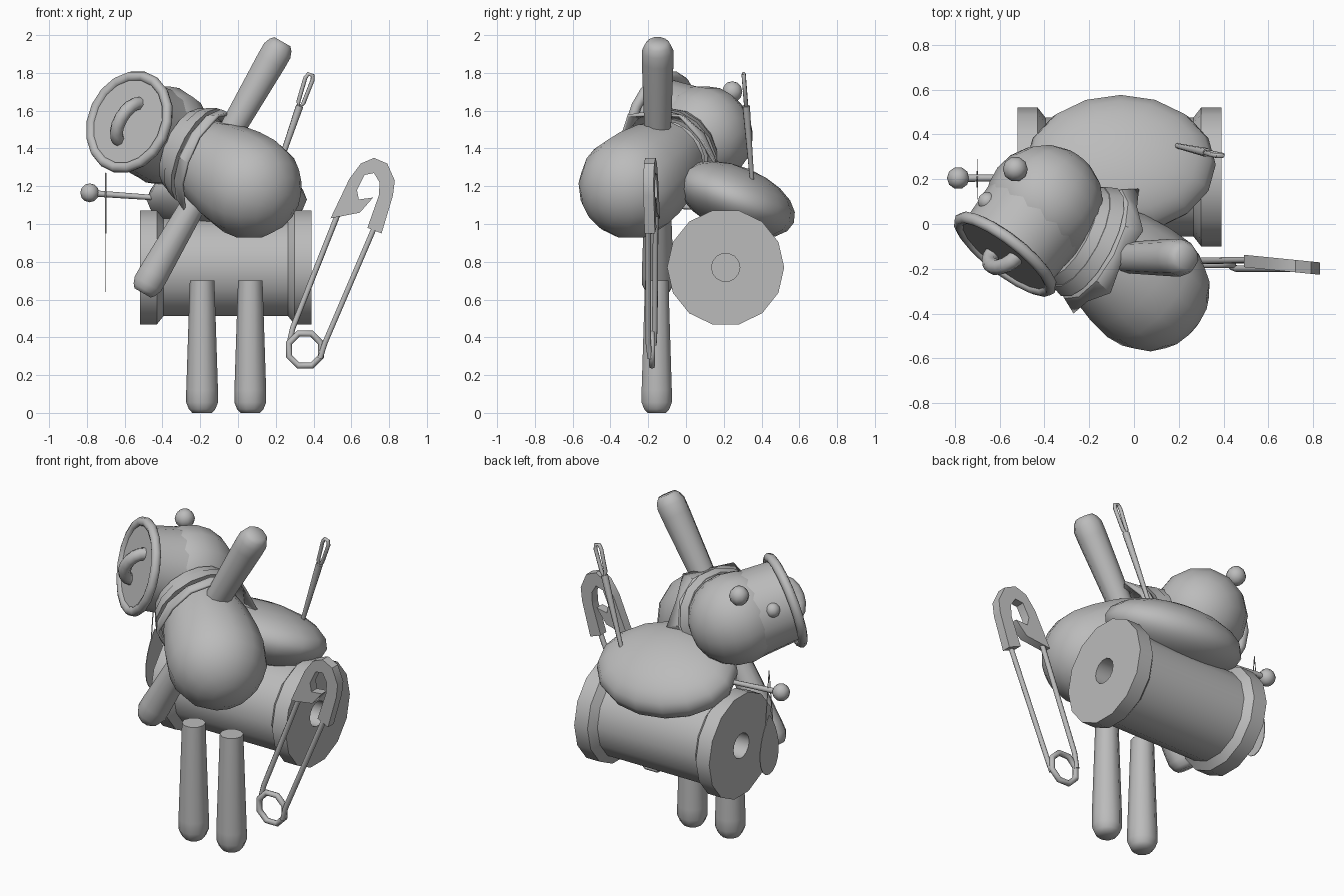
import bpy, bmesh, math
from mathutils import Vector as V

if "Cube" in bpy.data.objects:
    bpy.data.objects.remove(bpy.data.objects["Cube"])

grey = bpy.data.materials.new("plain_grey")
grey.diffuse_color = (0.5, 0.5, 0.5, 1)
grey.use_nodes = True
grey.node_tree.nodes["Principled BSDF"].inputs["Base Color"].default_value = grey.diffuse_color


def finish(ob, angle=50):
    ob.data.materials.clear()
    ob.data.materials.append(grey)
    bpy.ops.object.select_all(action='DESELECT')
    ob.select_set(True)
    bpy.context.view_layer.objects.active = ob
    bpy.ops.object.shade_smooth_by_angle(angle=math.radians(angle))
    return ob


def from_bmesh(name, bm, angle=50, normals=True):
    bmesh.ops.remove_doubles(bm, verts=bm.verts, dist=1e-5)
    if normals:
        bmesh.ops.recalc_face_normals(bm, faces=bm.faces)
    me = bpy.data.meshes.new(name)
    bm.to_mesh(me)
    bm.free()
    ob = bpy.data.objects.new(name, me)
    bpy.context.collection.objects.link(ob)
    return finish(ob, angle)


def lathe(name, profile, base, axis, seg=12, closed=False, angle=50, jag=0):
    """Turn (distance, radius) points around an axis; jag makes the last ring uneven."""
    base, w = V(base), V(axis).normalized()
    ref = V((0, 0, 1)) if abs(w.z) < 0.99 else V((0, 1, 0))
    u = ref.cross(w).normalized()
    v = w.cross(u)
    bm = bmesh.new()
    rings = []
    for k, (t, r) in enumerate(profile):
        ring = []
        for i in range(seg):
            a = math.tau * i / seg
            extra = jag * (-1) ** i if k == len(profile) - 1 else 0
            p = base + w * (t + extra * 0.6) + (u * math.cos(a) + v * math.sin(a)) * (r + extra)
            ring.append(bm.verts.new(p))
        rings.append(ring)
    pairs = list(zip(rings, rings[1:])) + ([(rings[-1], rings[0])] if closed else [])
    for a, b in pairs:
        for i in range(seg):
            j = (i + 1) % seg
            bm.faces.new((a[i], a[j], b[j], b[i]))
    return from_bmesh(name, bm, angle)


def ball(name, centre, r, axis=(0, 0, 1), seg=12, rows=8):
    prof = [(-r * math.cos(math.pi * k / rows), r * math.sin(math.pi * k / rows))
            for k in range(rows + 1)]
    return lathe(name, prof, centre, axis, seg)


def tube(name, pts, r, cyclic=False):
    cu = bpy.data.curves.new(name, 'CURVE')
    cu.dimensions = '3D'
    cu.bevel_depth = r
    cu.bevel_resolution = 2
    cu.use_fill_caps = True
    sp = cu.splines.new('POLY')
    sp.points.add(len(pts) - 1)
    for p, q in zip(sp.points, pts):
        p.co = (*q, 1)
    sp.use_cyclic_u = cyclic
    ob = bpy.data.objects.new(name, cu)
    bpy.context.collection.objects.link(ob)
    bpy.ops.object.select_all(action='DESELECT')
    ob.select_set(True)
    bpy.context.view_layer.objects.active = ob
    bpy.ops.object.convert(target='MESH')
    return finish(bpy.context.object, 60)


def plate(name, pts, depth):
    """Extrude a flat outline along a direction, centred."""
    bm = bmesh.new()
    d = V(depth)
    f = bm.faces.new([bm.verts.new(V(p) - d / 2) for p in pts])
    ext = bmesh.ops.extrude_face_region(bm, geom=[f])
    bmesh.ops.translate(bm, vec=d, verts=[g for g in ext['geom'] if isinstance(g, bmesh.types.BMVert)])
    return from_bmesh(name, bm, 40)


# thread spool with a hole through it
lathe("spool", [(0, .31), (.09, .31), (.125, .265), (.785, .265), (.82, .31), (.91, .31),
                (.91, .075), (0, .075)], (-.52, .21, .77), (1, 0, 0), 14, closed=True, angle=35)

# pincushion: flattened, tilted ball
cushion = ball("cushion", (0, 0, 0), 1, seg=16, rows=10)
cushion.scale = (.425, .33, .175)
cushion.rotation_euler = (math.radians(-22), 0, 0)
cushion.location = (-.06, .265, 1.13)

# limbs share one tapered shape, widest near the rounded end
LIMB = [(0, 0), (0, .052), (.02, .07), (.055, .084), (.12, .084), (.7, .065), (.7, 0)]
for name, tip, axis in (("left_leg", (-.19, -.155, 0), (0, 0, 1)),
                        ("right_leg", (.065, -.155, 0), (0, 0, 1)),
                        ("raised_arm", (.235, -.15, 1.965), (-.5, 0, -.87)),
                        ("lowered_arm", (-.505, -.15, .635), (.5, 0, .87))):
    lathe(name, LIMB, tip, axis, 10)

# pear-shaped torso
torso = [(0, 0), (0, .2), (.13, .245), (.27, .272)]
torso += [(.38 + .28 * math.sin(a), .28 * math.cos(a)) for a in
          [math.pi / 2 * k / 5 for k in range(6)]]
lathe("torso", torso, (-.2, -.07, 1.37), (.26, -.22, -.17), 14)

# neck bands and flared cape
NECK = V((.82, -.43, -.38)).normalized()
C = V((-.24, -.06, 1.38))
lathe("upper_neck_band", [(-.06, .225), (0, .25), (.0, .2), (-.06, .2)], C, NECK, 16, closed=True)
lathe("lower_neck_band", [(-.01, .25), (.05, .272), (.05, .2), (-.01, .2)], C, NECK, 16, closed=True)
cape = lathe("cape", [(.03, .22), (.07, .275), (.13, .295)], C, NECK, 12, angle=30, jag=.02)
sol = cape.modifiers.new("thickness", 'SOLIDIFY')
sol.thickness = .015

# head, snout and face ring
HEAD = V((-.40, .09, 1.47))
FACE = V((-.59, -.76, .26)).normalized()
DISC = V((-.575, -.135, 1.54))
ball("head", HEAD, .265, FACE, 14, 10)
lathe("snout", [(-.26, .25), (-.02, .235), (.01, .235), (.01, 0)], DISC, FACE, 16)
rim = [(.028 * math.sin(math.tau * k / 8), .252 + .028 * math.cos(math.tau * k / 8)) for k in range(8)]
lathe("face_ring", rim, DISC, FACE, 18, closed=True, angle=60)

# arched nose loop on the face
side = V((.13, 0, .2))
side = (side - FACE * side.dot(FACE)).normalized()
tube("nose_loop", [DISC + side * (-.11 * math.cos(a)) + FACE * (.075 * math.sin(a))
                   for a in [math.pi * k / 8 for k in range(9)]], .036)

# two bead ears
ball("large_bead", (-.53, .245, 1.70), .056, seg=10, rows=6)
ball("small_bead", (-.655, .10, 1.59), .043, seg=10, rows=6)

# needle with a long eye
N0, N1 = V((.18, .352, 1.2)), V((.385, .305, 1.795))
ND = (N1 - N0).normalized()
NL = (N1 - N0).length
lathe("needle_shaft", [(0, 0), (0, .011), (NL - .2, .02), (NL - .18, .02), (NL - .18, 0)], N0, ND, 8)
across = V((0, 1, 0)).cross(ND).normalized()
eye = [(-.19, 0), (-.16, .014), (-.03, .02), (-.005, .012), (-.005, -.012), (-.03, -.02), (-.16, -.014)]
tube("needle_eye", [N1 + ND * t + across * s for t, s in eye], .011, True)

# ball-headed pin
ball("pin_head", (-.785, .205, 1.165), .05, seg=10, rows=6)
lathe("pin_shaft", [(0, 0), (0, .017), (.45, .013), (.45, 0)], (-.78, .205, 1.163), (1, 0, -.07), 8)

# hanging flat tag and its thread loop
tag = [(-.7, .2 + .11 * math.sin(a) * math.sin(a / 2) ** .7, .82 - .18 * -math.cos(a))
       for a in [math.tau * k / 20 for k in range(20)]]
plate("tag", tag, (.004, 0, 0))
tube("tag_thread", [(-.7, .165, .95), (-.7, .2, 1.27), (-.7, .235, .95)], .003)

# safety pin: coil, two wires and cap
tube("safety_pin_coil", [(.355 + .092 * math.cos(a), -.18, .335 + .092 * math.sin(a))
                         for a in [math.tau * (k + .5) / 8 for k in range(8)]], .017, True)
tube("safety_pin_left_wire", [(.27, -.17, .36), (.29, -.165, .45), (.54, -.16, 1.08)], .015)
tube("safety_pin_right_wire", [(.435, -.19, .29), (.46, -.2, .37), (.73, -.2, 1.0)], .015)
cap = [(.49, 1.03), (.59, 1.24), (.65, 1.32), (.72, 1.35), (.79, 1.32), (.83, 1.23), (.82, 1.15),
       (.76, .95), (.685, .98), (.745, 1.15), (.75, 1.22), (.72, 1.27), (.67, 1.26), (.63, 1.18),
       (.64, 1.13), (.715, 1.14), (.645, 1.06)]
plate("safety_pin_cap", [(x, -.165 - .1 * (x - .49), z) for x, z in cap], (0, .055, 0))
